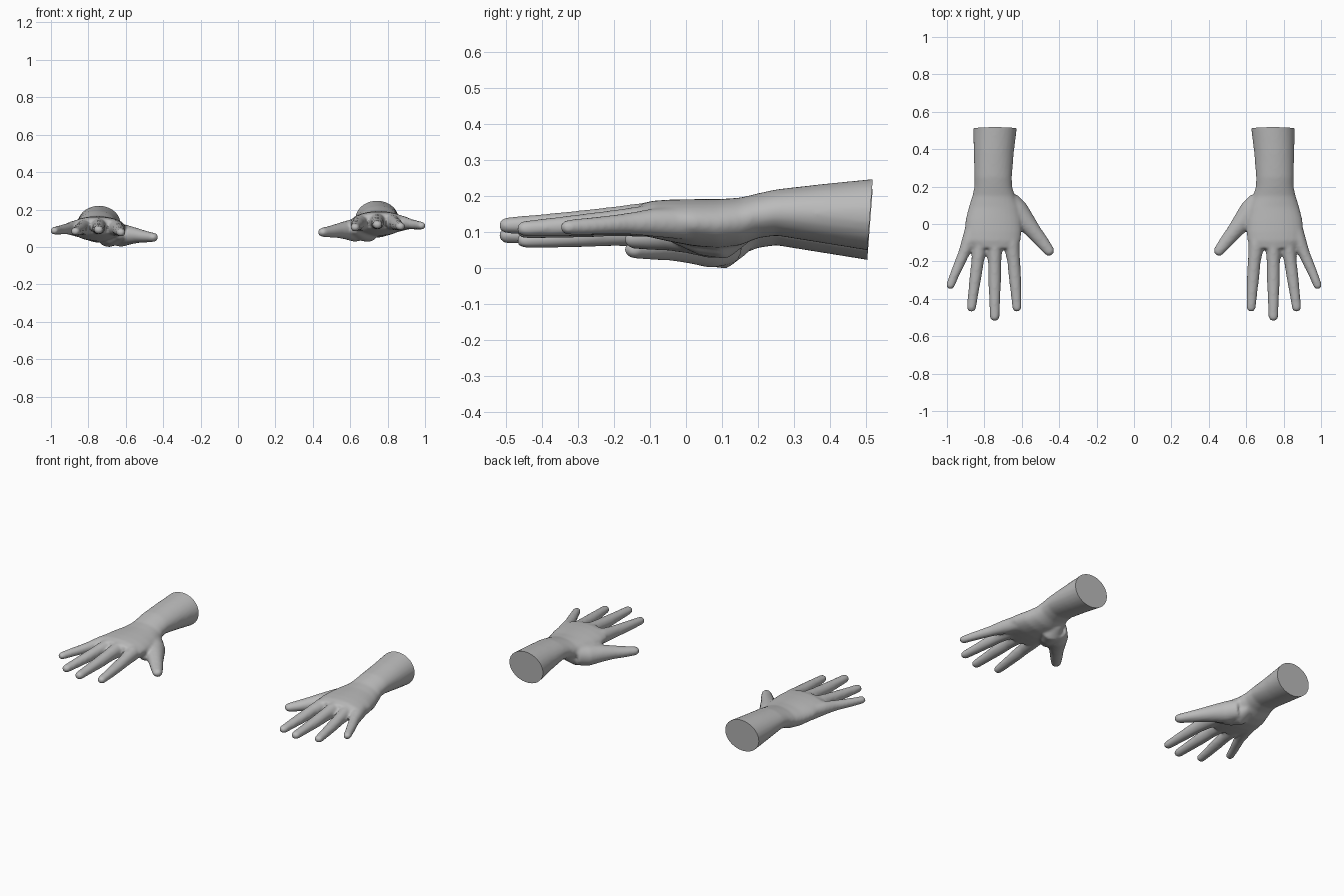
import bpy, bmesh, math
from mathutils import Vector

SEG = 28
skin = bpy.data.materials.new("plain grey")
skin.diffuse_color = (0.5, 0.5, 0.5, 1)

# Each station is (x, y, z, half width, half thickness)
ARM_AND_PALM = [
    (0.743, 0.60, 0.151, 0.120, 0.104), (0.743, 0.51, 0.148, 0.116, 0.099),
    (0.750, 0.38, 0.152, 0.107, 0.082), (0.753, 0.25, 0.155, 0.100, 0.064),
    (0.752, 0.20, 0.146, 0.101, 0.062), (0.750, 0.15, 0.130, 0.114, 0.066),
    (0.747, 0.09, 0.124, 0.136, 0.068), (0.751, 0.02, 0.127, 0.150, 0.065),
    (0.753, -0.04, 0.132, 0.152, 0.059), (0.755, -0.09, 0.136, 0.148, 0.052),
    (0.752, -0.13, 0.136, 0.118, 0.042)]

DIGITS = {
    "index": [(0.672, 0.00, 0.130, 0.044, 0.046), (0.655, -0.11, 0.130, 0.043, 0.043),
              (0.643, -0.20, 0.124, 0.034, 0.035), (0.637, -0.28, 0.117, 0.033, 0.031),
              (0.631, -0.36, 0.111, 0.029, 0.027), (0.626, -0.445, 0.105, 0.025, 0.022)],
    "middle": [(0.745, 0.00, 0.136, 0.042, 0.048), (0.745, -0.11, 0.137, 0.042, 0.046),
               (0.745, -0.21, 0.133, 0.035, 0.037), (0.745, -0.30, 0.127, 0.034, 0.033),
               (0.745, -0.39, 0.123, 0.030, 0.028), (0.745, -0.494, 0.119, 0.026, 0.023)],
    "ring": [(0.808, 0.00, 0.132, 0.042, 0.046), (0.822, -0.11, 0.132, 0.040, 0.043),
             (0.836, -0.20, 0.127, 0.033, 0.035), (0.847, -0.28, 0.121, 0.032, 0.031),
             (0.858, -0.36, 0.115, 0.028, 0.027), (0.869, -0.445, 0.110, 0.025, 0.022)],
    "little": [(0.848, 0.00, 0.125, 0.048, 0.046), (0.882, -0.09, 0.127, 0.039, 0.039),
               (0.911, -0.16, 0.124, 0.030, 0.030), (0.937, -0.22, 0.120, 0.028, 0.026),
               (0.959, -0.27, 0.117, 0.025, 0.024), (0.981, -0.326, 0.114, 0.023, 0.021)],
    "thumb": [(0.668, 0.13, 0.100, 0.050, 0.060), (0.625, 0.07, 0.090, 0.062, 0.062),
              (0.578, 0.01, 0.090, 0.052, 0.049), (0.532, -0.046, 0.087, 0.041, 0.038),
              (0.492, -0.095, 0.082, 0.036, 0.031), (0.455, -0.142, 0.079, 0.029, 0.025)],
}


def loft(bm, stations, rounded):
    """Elliptical sections facing along the part, with an optional round tip."""
    p0, p1 = Vector(stations[0][:3]), Vector(stations[-1][:3])
    fwd = (p1 - p0)
    fwd.z = 0
    fwd.normalize()
    side = fwd.cross(Vector((0, 0, 1)))
    sections = [(Vector(s[:3]), s[3], s[4]) for s in stations]
    if rounded:
        c, w, h = sections[-1]
        for a in (25, 50, 70, 84):
            a = math.radians(a)
            sections.append((c + fwd * w * math.sin(a), w * math.cos(a), h * math.cos(a)))
    rings = []
    for c, w, h in sections:
        rings.append([bm.verts.new(c + side * w * math.cos(t) + Vector((0, 0, h * math.sin(t))))
                      for t in (2 * math.pi * i / SEG for i in range(SEG))])
    for a, b in zip(rings, rings[1:]):
        for i in range(SEG):
            j = (i + 1) % SEG
            bm.faces.new((a[i], a[j], b[j], b[i]))
    bm.faces.new(rings[0][::-1])
    bm.faces.new(rings[-1])


def make_hand(name, sign, lift):
    bm = bmesh.new()
    loft(bm, ARM_AND_PALM, False)
    for stations in DIGITS.values():
        loft(bm, stations, True)
    # heel of the palm below the thumb
    loft(bm, [(0.71, 0.17, 0.100, 0.035, 0.030), (0.695, 0.11, 0.082, 0.062, 0.056),
              (0.660, 0.04, 0.086, 0.055, 0.050), (0.63, -0.02, 0.098, 0.032, 0.035)], True)
    for v in bm.verts:
        v.co.x *= sign
        v.co.z += lift
    bmesh.ops.recalc_face_normals(bm, faces=bm.faces[:])
    mesh = bpy.data.meshes.new(name)
    bm.to_mesh(mesh)
    bm.free()
    ob = bpy.data.objects.new(name, mesh)
    bpy.context.collection.objects.link(ob)

    # fuse the parts into one soft skin
    rm = ob.modifiers.new("fuse", 'REMESH')
    rm.mode = 'VOXEL'
    rm.voxel_size = 0.008
    sm = ob.modifiers.new("soften", 'SMOOTH')
    sm.factor = 0.5
    sm.iterations = 7
    bpy.context.view_layer.update()
    dg = bpy.context.evaluated_depsgraph_get()
    fused = bpy.data.meshes.new_from_object(ob.evaluated_get(dg))
    ob.modifiers.clear()

    # cut the forearm off flat, slightly slanted
    bm = bmesh.new()
    bm.from_mesh(fused)
    cut = bmesh.ops.bisect_plane(bm, geom=bm.verts[:] + bm.edges[:] + bm.faces[:],
                                 plane_co=(0, 0.51, 0.148 + lift), plane_no=(0, 1, -0.077),
                                 clear_outer=True)
    rim = [e for e in cut["geom_cut"] if isinstance(e, bmesh.types.BMEdge)]
    bmesh.ops.holes_fill(bm, edges=rim, sides=0)
    bm.to_mesh(fused)
    bm.free()
    ob.data = fused
    fused.name = name
    fused.materials.clear()
    fused.materials.append(skin)
    bpy.ops.object.select_all(action='DESELECT')
    ob.select_set(True)
    bpy.context.view_layer.objects.active = ob
    bpy.ops.object.shade_smooth_by_angle(angle=math.radians(40))
    return ob


hands = [make_hand("hand_right_side", 1, 0.0), make_hand("hand_left_side", -1, -0.027)]

# rest the lower hand on the ground
low = min(v.co.z for h in hands for v in h.data.vertices)
for h in hands:
    h.location.z -= low
